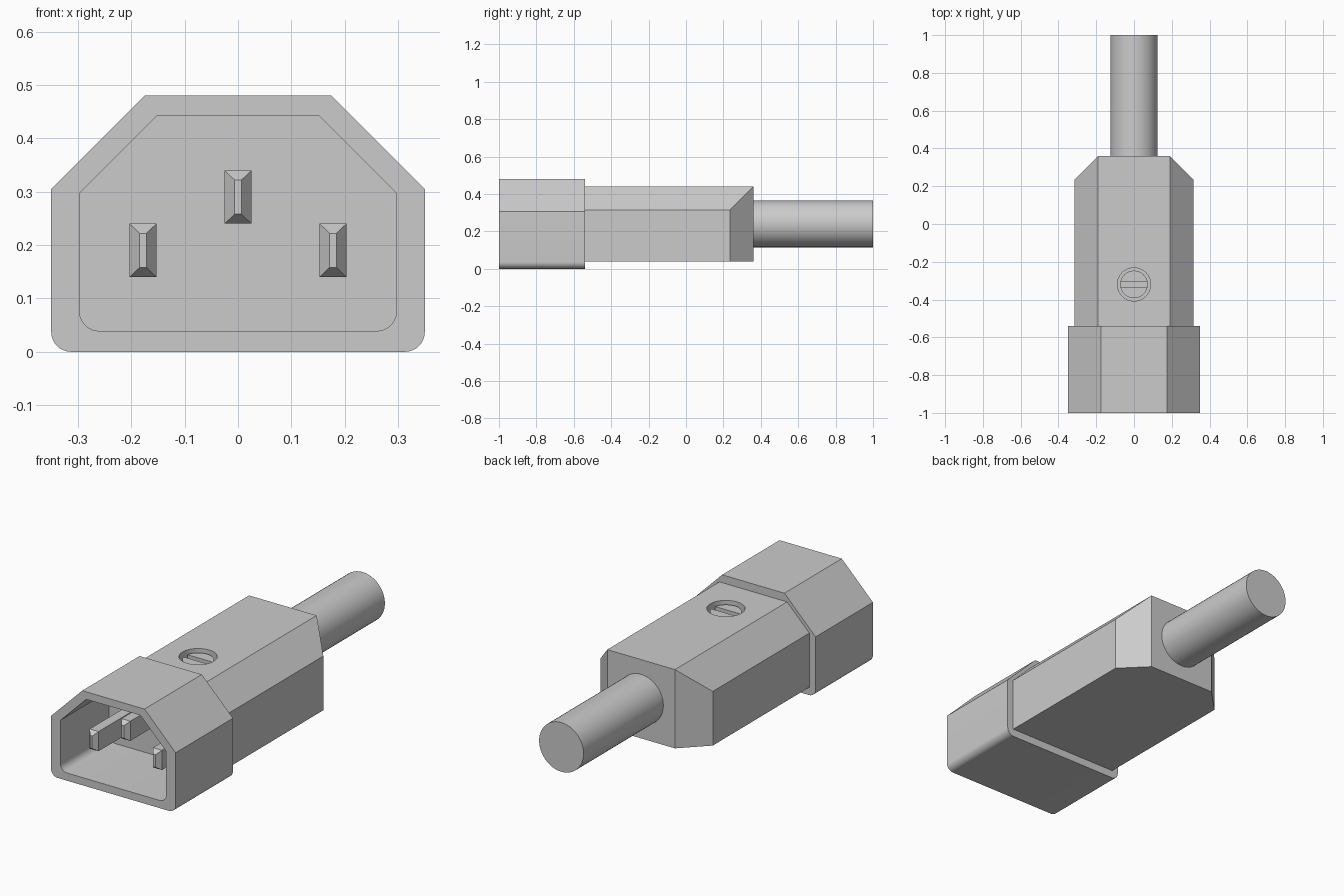
import bpy, bmesh, math
from mathutils import Vector

cube = bpy.data.objects.get("Cube")
if cube:
    bpy.data.objects.remove(cube, do_unlink=True)

grey = bpy.data.materials.new("plain_grey")
grey.use_nodes = True
grey.diffuse_color = (0.6, 0.6, 0.6, 1)
grey.node_tree.nodes["Principled BSDF"].inputs["Base Color"].default_value = (0.6, 0.6, 0.6, 1)


def finish(bm, name):
    bmesh.ops.recalc_face_normals(bm, faces=bm.faces)
    mesh = bpy.data.meshes.new(name)
    bm.to_mesh(mesh)
    bm.free()
    mesh.materials.append(grey)
    obj = bpy.data.objects.new(name, mesh)
    bpy.context.collection.objects.link(obj)
    return obj


def loft(rings):
    """Skin (y, [(x, z), ...]) rings in order and cap both ends."""
    bm = bmesh.new()
    loops = [[bm.verts.new((x, y, z)) for x, z in pts] for y, pts in rings]
    for a, b in zip(loops, loops[1:]):
        for i in range(len(a)):
            j = (i + 1) % len(a)
            bm.faces.new((a[i], a[j], b[j], b[i]))
    bm.faces.new(loops[0])
    bm.faces.new(loops[-1])
    return bm


def outline(half, top_half, low, shoulder, top, radius=0.0, steps=8):
    """House-shaped outline, with optional round lower corners."""
    right = [(top_half, top), (half, shoulder)]
    if radius:
        for i in range(steps + 1):
            a = math.pi / 2 * i / steps
            right.append((half - radius + radius * math.cos(a),
                          low + radius - radius * math.sin(a)))
    else:
        right.append((half, low))
    return right + [(-x, z) for x, z in reversed(right)]


def rect(x, z, w, h):
    return [(x + sx * w / 2, z + sz * h / 2)
            for sx, sz in ((-1, -1), (1, -1), (1, 1), (-1, 1))]


def smooth(obj):
    bpy.ops.object.select_all(action='DESELECT')
    obj.select_set(True)
    bpy.context.view_layer.objects.active = obj
    bpy.ops.object.shade_smooth_by_angle(angle=math.radians(30))


def disc(name, radius, z0, z1):
    bm = bmesh.new()
    bmesh.ops.create_cone(bm, cap_ends=True, segments=48, radius1=radius,
                          radius2=radius, depth=z1 - z0)
    bmesh.ops.translate(bm, verts=bm.verts, vec=(0, SCREW_Y, (z0 + z1) / 2))
    return finish(bm, name)


def cut(obj, cutter):
    mod = obj.modifiers.new("cut", 'BOOLEAN')
    mod.operation, mod.solver, mod.object = 'DIFFERENCE', 'EXACT', cutter
    bpy.context.view_layer.update()
    bpy.context.view_layer.objects.active = obj
    bpy.ops.object.modifier_apply(modifier=mod.name)
    bpy.data.objects.remove(cutter, do_unlink=True)


SCREW_Y = -0.32
BODY_TOP = 0.44

# Hollow front collar
outer = outline(0.35, 0.175, 0.0, 0.305, 0.48, 0.037)
inner = outline(0.297, 0.152, 0.039, 0.297, 0.442, 0.037)
smooth(finish(loft([(-0.54, outer), (-1, outer), (-1, inner), (-0.61, inner)]), "collar"))

# Contact pins with tapered tips
for name, x, z in (("right_pin", -0.178, 0.19), ("left_pin", 0.178, 0.19),
                   ("middle_pin", 0.0, 0.29)):
    shaft = rect(x, z, 0.05, 0.1)
    finish(loft([(-0.6, shaft), (-0.9, shaft), (-0.925, rect(x, z, 0.013, 0.064))]), name)

# Main body with angled rear corners
section = outline(0.315, 0.19, 0.04, 0.315, BODY_TOP)
bm = loft([(-0.54, section), (0.36, section)])
for side in (-1, 1):
    cutoff = bmesh.ops.bisect_plane(
        bm, geom=bm.verts[:] + bm.edges[:] + bm.faces[:], dist=1e-5,
        plane_co=Vector((side * 0.315, 0.235, 0)),
        plane_no=Vector((side, 1, 0)), clear_outer=True)
    bmesh.ops.holes_fill(bm, edges=[e for e in bm.edges if e.is_boundary])
bmesh.ops.remove_doubles(bm, verts=bm.verts, dist=1e-3)
body = finish(bm, "body")
cut(body, disc("screw_hole_cutter", 0.088, BODY_TOP - 0.05, BODY_TOP + 0.05))
smooth(body)

# Slotted screw head sunk in the hole
screw = disc("screw_head", 0.073, BODY_TOP - 0.06, BODY_TOP - 0.015)
bm = bmesh.new()
bmesh.ops.create_cube(bm, size=1)
bmesh.ops.scale(bm, verts=bm.verts, vec=(0.3, 0.03, 0.04))
bmesh.ops.translate(bm, verts=bm.verts, vec=(0, SCREW_Y, BODY_TOP - 0.015))
cut(screw, finish(bm, "slot_cutter"))
smooth(screw)

# Round cable
ring = [(0.125 * math.cos(a), 0.24 + 0.125 * math.sin(a))
        for a in (2 * math.pi * i / 48 for i in range(48))]
smooth(finish(loft([(0.35, ring), (1, ring)]), "cable"))
